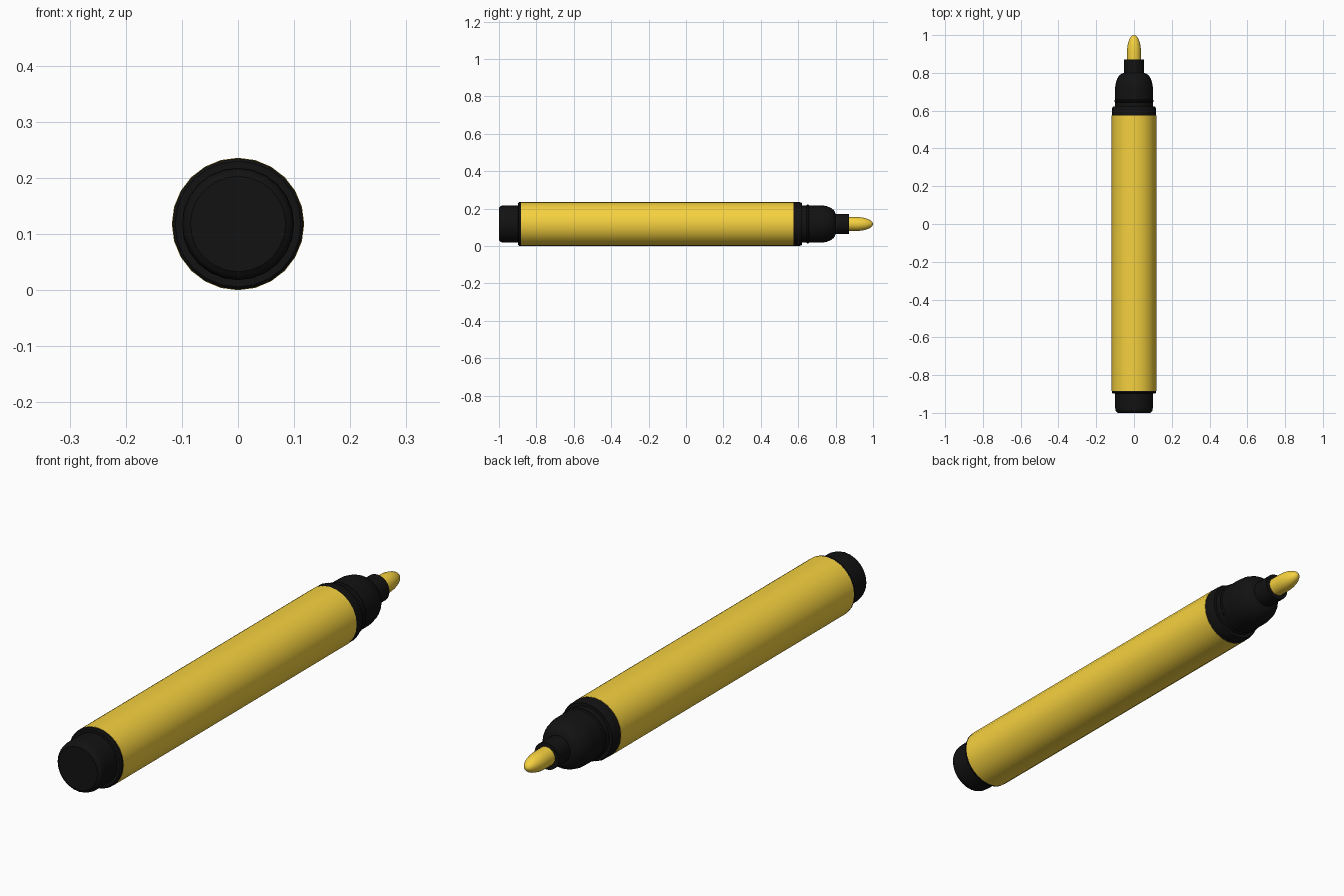
import bpy, bmesh, math

if "Cube" in bpy.data.objects:
    bpy.data.objects.remove(bpy.data.objects["Cube"])

SIDES = 24
R = 0.118  # barrel radius, also the height of the axis


def material(name, rgb):
    m = bpy.data.materials.new(name)
    m.diffuse_color = (*rgb, 1)
    m.use_nodes = True
    m.node_tree.nodes["Principled BSDF"].inputs["Base Color"].default_value = m.diffuse_color
    return m


black = material("black_plastic", (0.006, 0.006, 0.006))
yellow = material("yellow_ink", (0.92, 0.64, 0.05))


def lathe(name, profile, mat):
    """Spin (y, radius) points around the marker's long axis; radius 0 closes an end."""
    bm = bmesh.new()
    rings = []
    for y, r in profile:
        if r == 0:
            rings.append([bm.verts.new((0, y, R))] * SIDES)
        else:
            angles = [2 * math.pi * i / SIDES for i in range(SIDES)]
            rings.append([bm.verts.new((r * math.cos(a), y, R + r * math.sin(a))) for a in angles])
    for a, b in zip(rings, rings[1:]):
        for i in range(SIDES):
            j = (i + 1) % SIDES
            bm.faces.new(dict.fromkeys((a[i], a[j], b[j], b[i])))
    bmesh.ops.recalc_face_normals(bm, faces=bm.faces)
    mesh = bpy.data.meshes.new(name)
    bm.to_mesh(mesh)
    bm.free()
    mesh.materials.append(mat)
    obj = bpy.data.objects.new(name, mesh)
    bpy.context.collection.objects.link(obj)
    bpy.ops.object.select_all(action='DESELECT')
    obj.select_set(True)
    bpy.context.view_layer.objects.active = obj
    bpy.ops.object.shade_smooth_by_angle(angle=math.radians(35))
    return obj


def arc(y0, y1, r0, r1, steps):
    """Quarter-ellipse from (y0, r0) to (y1, r1), tangent to the axis at the start."""
    pts = []
    for i in range(steps + 1):
        t = math.pi / 2 * i / steps
        r = r1 + (r0 - r1) * math.cos(t)
        pts.append((y0 + (y1 - y0) * math.sin(t), 0 if i == steps and r1 == 0 else r))
    return pts


# Coloured barrel
lathe("barrel", [(-0.883, 0), (-0.883, R), (0.574, R), (0.574, 0)], yellow)

# Rear plug with a rounded end and a thin collar
rear = [(-1.0, 0), (-1.0, 0.085)] + arc(-0.965, -0.995, 0.1, 0.092, 4)[::-1]
lathe("rear_plug", rear + [(-0.897, 0.1), (-0.897, 0.112), (-0.892, 0.117), (-0.882, 0.117), (-0.882, 0)], black)

# Front collar, shoulder with a snap ring, domed nose and nib holder
front = [(0.573, 0), (0.573, 0.117), (0.608, 0.117), (0.621, 0.112), (0.621, 0.1),
         (0.644, 0.1), (0.648, 0.104), (0.654, 0.104), (0.658, 0.1)]
nose = arc(0.715, 0.799, 0.1, 0.053, 7)
lathe("front_section", front + nose + [(0.872, 0.053), (0.872, 0)], black)

# Rounded felt nib
lathe("nib", [(0.85, 0), (0.85, 0.037)] + arc(0.91, 1.0, 0.037, 0, 8), yellow)
